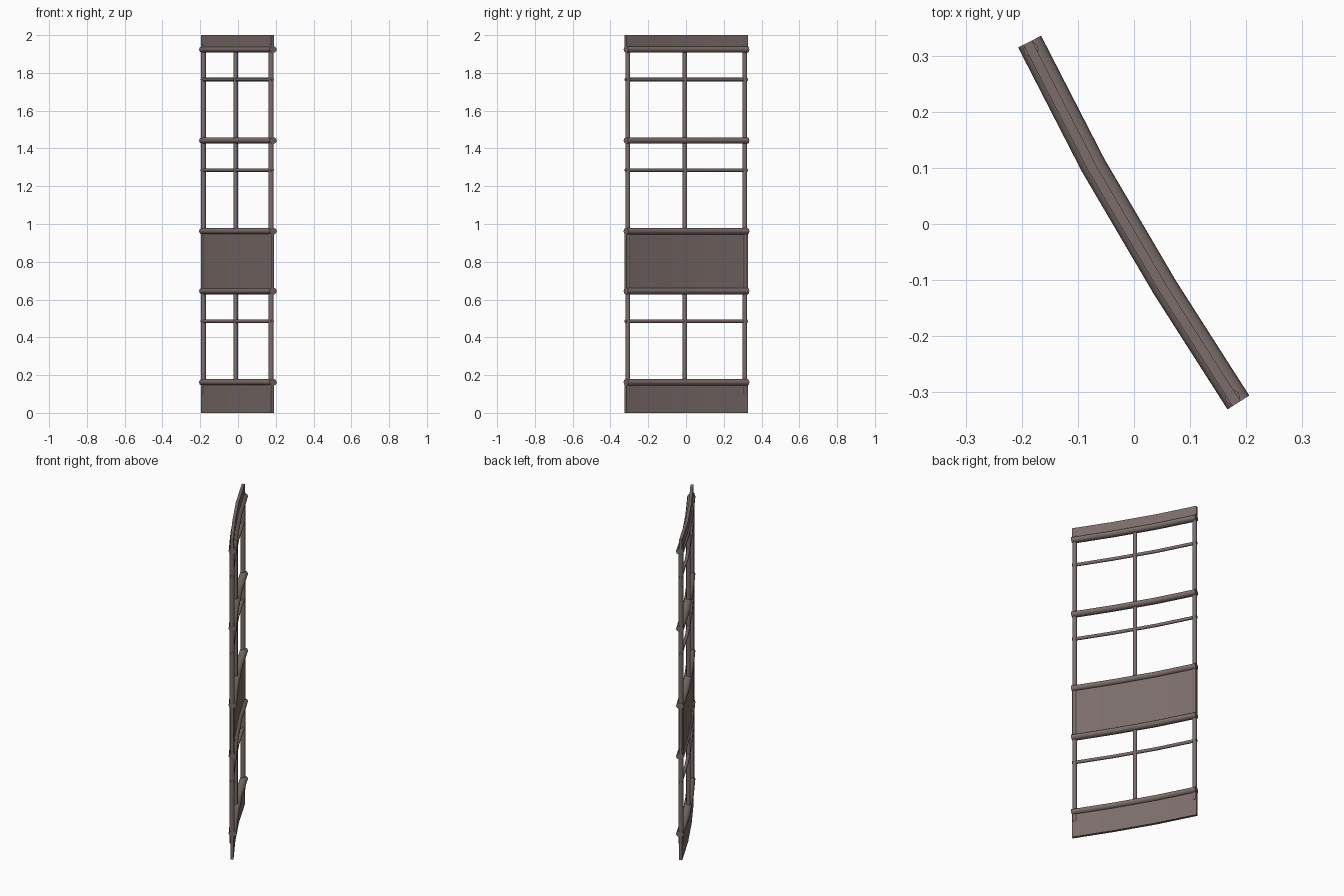
import bpy, bmesh, math
from mathutils import Vector

cube = bpy.data.objects.get("Cube")
if cube:
    bpy.data.objects.remove(cube, do_unlink=True)

bronze = bpy.data.materials.new("dark bronze")
colour = (0.2, 0.155, 0.148, 1)
bronze.use_nodes = True
bronze.diffuse_color = colour
bronze.node_tree.nodes["Principled BSDF"].inputs["Base Color"].default_value = colour

# Gently curved plan line shared by every horizontal part
PATH = [Vector(p) for p in ((-0.186, 0.325), (-0.073, 0.105), (0.055, -0.113), (0.186, -0.318))]
INSET = -0.004   # panels and posts sit slightly to the concave side


def direction(i):
    a, b = PATH[max(i - 1, 0)], PATH[min(i + 1, len(PATH) - 1)]
    return (b - a).normalized()


def normal(t):
    return Vector((-t.y, t.x))


def finish(name, bm):
    bmesh.ops.recalc_face_normals(bm, faces=bm.faces)
    mesh = bpy.data.meshes.new(name)
    bm.to_mesh(mesh)
    bm.free()
    mesh.materials.append(bronze)
    ob = bpy.data.objects.new(name, mesh)
    bpy.context.collection.objects.link(ob)
    bpy.ops.object.select_all(action='DESELECT')
    ob.select_set(True)
    bpy.context.view_layer.objects.active = ob
    bpy.ops.object.shade_smooth_by_angle(angle=math.radians(50))
    return ob


def loft(name, rings):
    """Skin a list of closed rings and cap both ends."""
    bm = bmesh.new()
    loops = [[bm.verts.new(p) for p in ring] for ring in rings]
    n = len(loops[0])
    for a, b in zip(loops, loops[1:]):
        for k in range(n):
            bm.faces.new((a[k], a[(k + 1) % n], b[(k + 1) % n], b[k]))
    bm.faces.new(loops[0])
    bm.faces.new(loops[-1])
    return finish(name, bm)


def oval(ru, rv, sides=10):
    steps = [math.tau * k / sides for k in range(sides)]
    return [(ru * math.cos(a), rv * math.sin(a)) for a in steps]


def sweep(name, section, z, shift=0.0):
    """Carry a (depth, height) section along the plan line."""
    rings = []
    for i, p in enumerate(PATH):
        out = normal(direction(i))
        ring = []
        for u, v in section:
            q = p + out * (u + shift)
            ring.append((q.x, q.y, z + v))
        rings.append(ring)
    return loft(name, rings)


def post(name, centre, radius, z0, z1):
    section = oval(radius, radius)
    return loft(name, [[(centre.x + u, centre.y + v, z) for u, v in section] for z in (z0, z1)])


# The section normal points toward +x +y
# Solid panels
for name, z0, z1 in (("bottom_panel", 0, 0.165), ("middle_panel", 0.64, 0.97), ("top_panel", 1.912, 2.0)):
    h, d = (z1 - z0) / 2, 0.0085
    sweep(name, [(-d, -h), (d, -h), (d, h), (-d, h)], (z0 + z1) / 2, INSET)

# Heavy rounded rails
for k, z in enumerate((0.162, 0.645, 0.962, 1.442, 1.924)):
    sweep(f"rail_{k + 1}", oval(0.023, 0.0178), z)

# Thin glazing bars
for k, z in enumerate((0.485, 1.285, 1.765)):
    sweep(f"glazing_bar_{k + 1}", oval(0.01, 0.01, 8), z, INSET)

# Side posts, set just inside the ends
for name, i, sign in (("back_post", 0, 1), ("front_post", -1, -1)):
    t = direction(0 if i == 0 else len(PATH) - 1)
    post(name, PATH[i] + t * sign * 0.0135 + normal(t) * INSET, 0.0135, 0.1, 1.95)

# Centre mullions between the panels
middle = (PATH[1] + PATH[2]) / 2 + normal((PATH[2] - PATH[1]).normalized()) * INSET
for name, z0, z1 in (("lower_mullion", 0.15, 0.65), ("upper_mullion", 0.95, 1.93)):
    post(name, middle, 0.0125, z0, z1)
